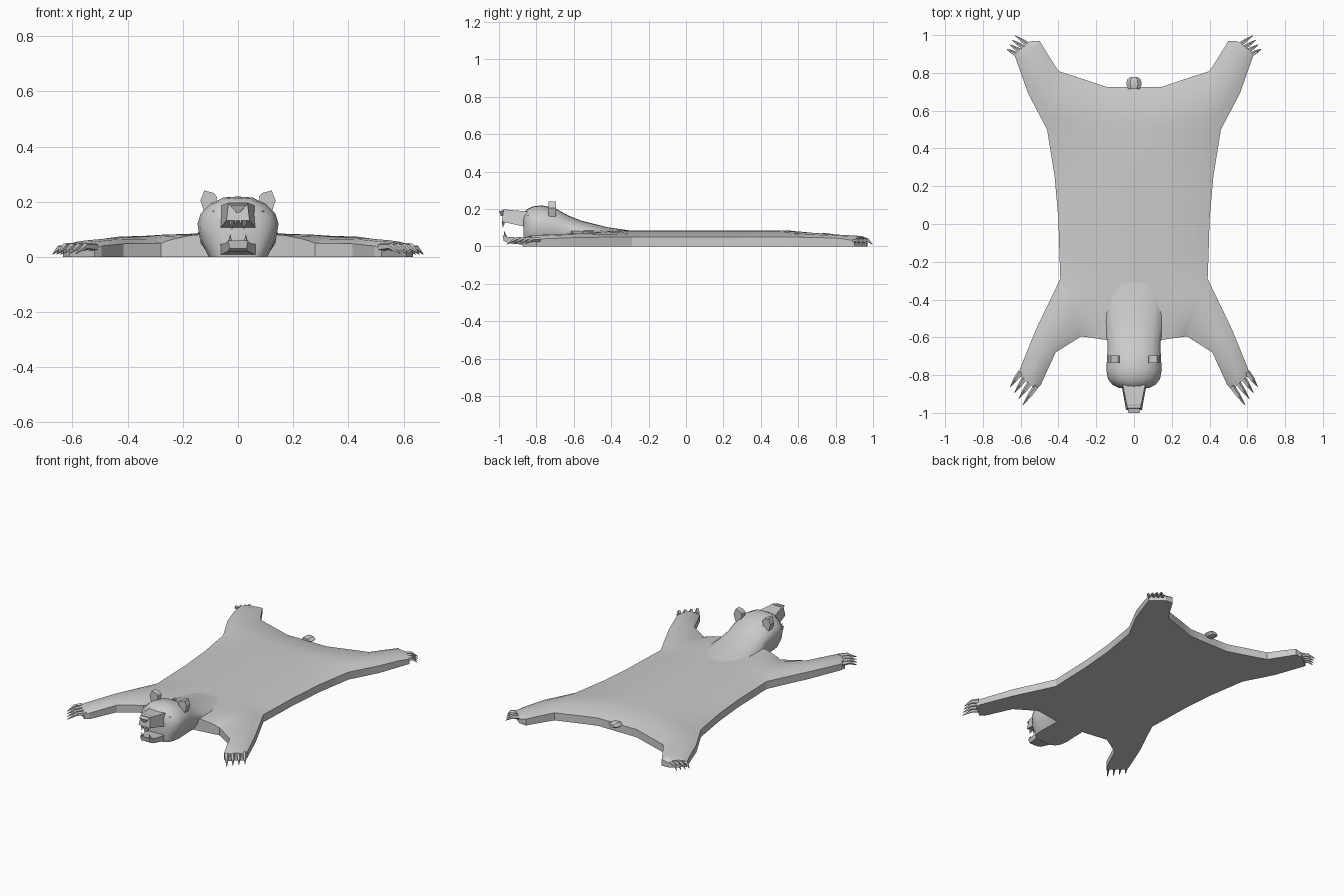
import bpy, bmesh, math
from mathutils import Vector

if "Cube" in bpy.data.objects:
    bpy.data.objects.remove(bpy.data.objects["Cube"])


def finish(bm, name, mirror=False, angle=25):
    bmesh.ops.remove_doubles(bm, verts=bm.verts, dist=0.0004)
    bmesh.ops.recalc_face_normals(bm, faces=bm.faces)
    me = bpy.data.meshes.new(name)
    bm.to_mesh(me)
    bm.free()
    ob = bpy.data.objects.new(name, me)
    bpy.context.collection.objects.link(ob)
    bpy.ops.object.select_all(action='DESELECT')
    ob.select_set(True)
    bpy.context.view_layer.objects.active = ob
    bpy.ops.object.shade_smooth_by_angle(angle=math.radians(angle))
    if mirror:
        m = ob.modifiers.new("mirror", 'MIRROR')
        m.merge_threshold = 0.0005
        bpy.ops.object.modifier_move_to_index(modifier="mirror", index=0)
    return ob


def grid(bm, rows):
    vs = [[bm.verts.new(p) for p in r] for r in rows]
    for a, b in zip(vs, vs[1:]):
        for i in range(len(a) - 1):
            bm.faces.new((a[i], a[i + 1], b[i + 1], b[i]))


def loft(bm, rings):
    vs = [[bm.verts.new(p) for p in r] for r in rings]
    n = len(vs[0])
    for a, b in zip(vs, vs[1:]):
        for i in range(n):
            j = (i + 1) % n
            bm.faces.new((a[i], a[j], b[j], b[i]))
    bm.faces.new(vs[0])
    bm.faces.new(vs[-1][::-1])


def mix(a, b, t):
    return a + (b - a) * t


# Pelt: one half of the torso as rows, with legs growing from its corners
T = (0, 0.2, 0.5, 0.8, 1)
COLS = (0, 0.18, 0.36, 0.6, 0.8, 0.92, 1)
EDGE = (0.05, 0.066, 0.074, 0.066, 0.05)


def torso_row(yc, zc, xe, ye, ze):
    return [(xe * f, mix(yc, ye, max(0, (f - 0.36) / 0.64)), mix(zc, ze, f ** 3)) for f in COLS]


def leg(bm, attach, sections):
    rows = [attach]
    for (ox, oy), (ix, iy), edge, mid in sections:
        rows.append([(mix(ox, ix, t), mix(oy, iy, t), z)
                     for t, z in zip(T, (edge, mix(edge, mid, .8), mid, mix(edge, mid, .8), edge))])
    grid(bm, rows)


front = [torso_row(mix(-.62, -.29, t), .086, mix(.28, .39, t), mix(-.595, -.29, t), z)
         for t, z in zip(T, EDGE)]
middle = [torso_row(y, .086, x, y, .05) for y, x in ((-.15, .395), (.02, .40), (.25, .42))]
hind = [torso_row(mix(.50, .725, t), zc, mix(.46, .40, t), mix(.50, .81, t), z)
        for t, z, zc in zip(T, EDGE, (.086, .085, .078, .065, .052))]
bm = bmesh.new()
grid(bm, front + middle + hind)
leg(bm, [r[-1] for r in front[::-1]],
    [((.52, -.56), (.415, -.68), .048, .068), ((.605, -.77), (.495, -.855), .04, .06),
     ((.61, -.80), (.52, -.875), .03, .052)])
leg(bm, [r[-1] for r in hind],
    [((.56, .69), (.445, .88), .048, .064), ((.61, .83), (.50, .97), .042, .058),
     ((.635, .90), (.55, .967), .03, .048)])
bmesh.ops.remove_doubles(bm, verts=bm.verts, dist=0.0004)
top = list(bm.faces)
rim = [e for e in bm.edges if e.is_boundary and max(v.co.x for v in e.verts) > .001]
under = bmesh.ops.duplicate(bm, geom=top)
for v in [g for g in under["geom"] if isinstance(g, bmesh.types.BMVert)]:
    v.co.z = 0
for v in [g for g in bmesh.ops.extrude_edge_only(bm, edges=rim)["geom"] if isinstance(g, bmesh.types.BMVert)]:
    v.co.z = 0
finish(bm, "pelt", mirror=True)

# Neck and head: arched cross-sections along y
SHAPE = ((0, 1), (.35, .985), (.68, .88), (.92, .72), (1, .55), (.94, .3), (.72, 0))


def arch(y, w, h):
    right = [(w * a, y, h * b) for a, b in SHAPE]
    return right + [(-x, yy, z) for x, yy, z in right[:0:-1]]


bm = bmesh.new()
loft(bm, [arch(*s) for s in ((-.30, .18, .085), (-.42, .165, .102), (-.56, .15, .137), (-.63, .14, .165),
                             (-.70, .142, .204), (-.77, .147, .219), (-.82, .138, .214),
                             (-.85, .115, .198), (-.868, .08, .178))])
finish(bm, "head", angle=35)


# Muzzle, lower jaw and nose: tapered blocks
def block(name, *ends):
    bm = bmesh.new()
    loft(bm, [[(-wb, yb, zb), (wb, yb, zb), (wt, yt, zt), (-wt, yt, zt)]
              for wb, yb, zb, wt, yt, zt in ends])
    return finish(bm, name)


block("muzzle", (.068, -.84, .10, .062, -.84, .186), (.042, -.985, .132, .034, -.975, .197))
block("lower_jaw", (.07, -.84, .005, .07, -.84, .045), (.04, -.95, .018, .045, -.95, .05),
      (.03, -.975, .03, .036, -.98, .06))
block("nose", (.008, -.965, .16, .034, -.955, .198), (.006, -.99, .162, .03, -1.0, .188),)


# Tapered spikes for claws and teeth
def spike(bm, points, radii, n=5):
    rings = []
    for i, p in enumerate(points):
        d = Vector(points[min(i + 1, len(points) - 1)]) - Vector(points[max(i - 1, 0)])
        q = d.to_track_quat('Z', 'Y')
        rings.append([Vector(p) + q @ Vector((radii[i] * math.cos(k * math.tau / n),
                                              radii[i] * math.sin(k * math.tau / n), 0)) for k in range(n)])
    loft(bm, rings)


def claws(name, bases, tips, r):
    bm = bmesh.new()
    for i in range(4):
        t = i / 3
        b = Vector(bases[0]).lerp(Vector(bases[1]), t)
        e = Vector(tips[0]).lerp(Vector(tips[1]), t)
        m = b.lerp(e, .5)
        m.z = b.z + .002
        spike(bm, (b, m, e), (r, r * .75, .0015))
    finish(bm, name, mirror=True)


claws("front_claws", ((.60, -.785, .036), (.518, -.86, .036)), ((.655, -.862, .012), (.588, -.958, .012)), .016)
claws("hind_claws", ((.627, .90, .03), (.562, .95, .03)), ((.672, .925, .01), (.63, .997, .01)), .013)

bm = bmesh.new()
spike(bm, ((.025, -.972, .138), (.022, -.98, .10)), (.01, .001))
spike(bm, ((.009, -.978, .138), (.009, -.982, .118)), (.007, .002))
spike(bm, ((.028, -.965, .05), (.028, -.972, .082)), (.009, .001))
finish(bm, "teeth", mirror=True)

# Ears: thin five-sided plates
bm = bmesh.new()
EAR = ((.085, .165), (.076, .218), (.088, .232), (.122, .241), (.136, .205), (.122, .16))
loft(bm, [[(x, y, z) for x, z in EAR] for y in (-.735, -.695)])
finish(bm, "ears", mirror=True)

# Eyes
bm = bmesh.new()
bmesh.ops.create_icosphere(bm, subdivisions=1, radius=.014)
bmesh.ops.translate(bm, verts=bm.verts, vec=(.085, -.838, .16))
finish(bm, "eyes", mirror=True)

# Tail stub
bm = bmesh.new()
loft(bm, [[(w * math.cos(k * math.tau / 6), y, .056 + h * math.sin(k * math.tau / 6)) for k in range(6)]
          for y, w, h in ((.715, .03, .014), (.74, .041, .019), (.765, .036, .017), (.777, .02, .01))])
finish(bm, "tail")
